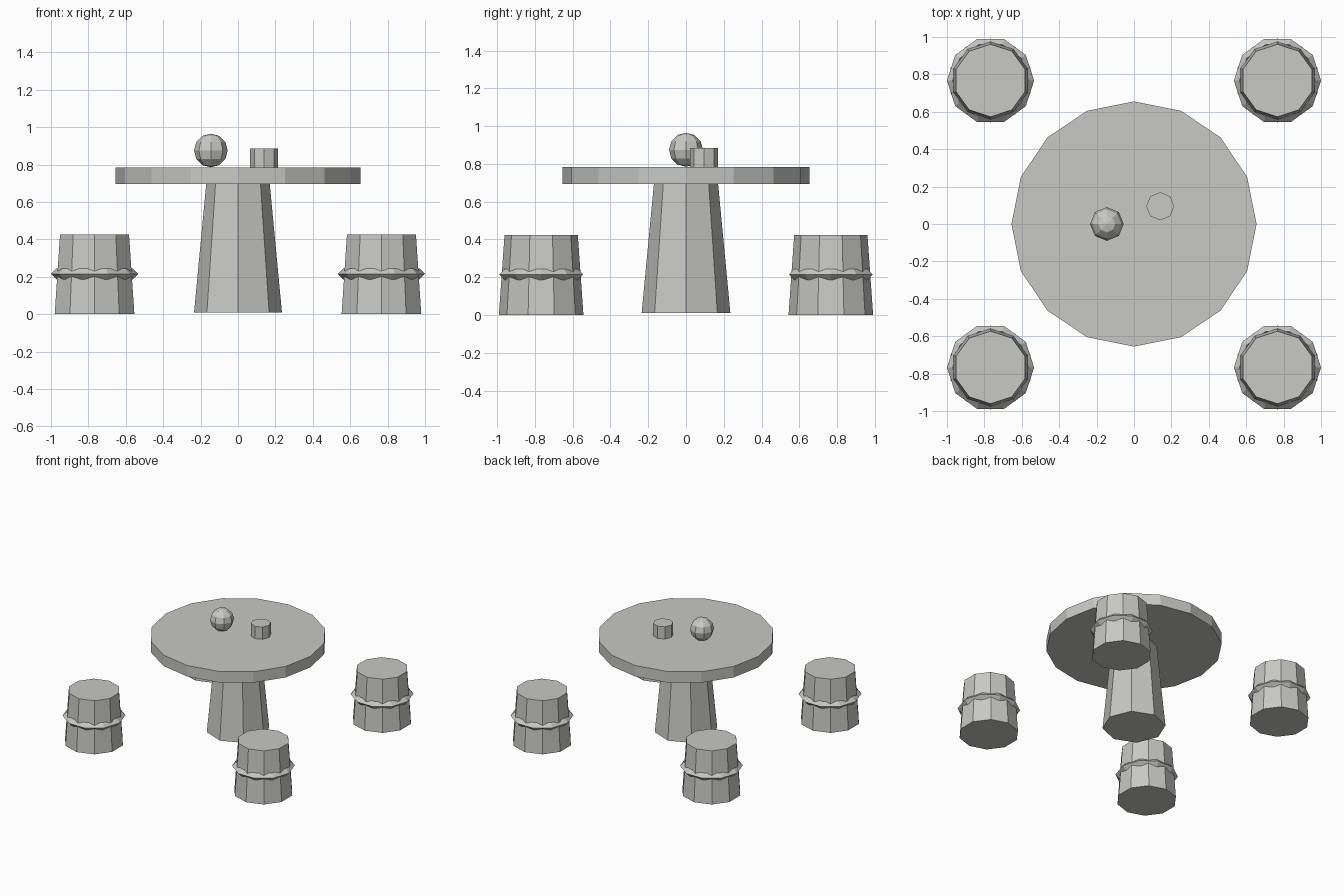
import bpy, bmesh
from math import cos, sin, tau
from mathutils import Matrix

if "Cube" in bpy.data.objects:
    bpy.data.objects.remove(bpy.data.objects["Cube"], do_unlink=True)

grey = bpy.data.materials.new("stone_grey")
grey.use_nodes = True
colour = (0.58, 0.58, 0.55, 1)
grey.diffuse_color = colour
grey.node_tree.nodes["Principled BSDF"].inputs["Base Color"].default_value = colour


def finish(name, bm, location):
    bmesh.ops.recalc_face_normals(bm, faces=bm.faces[:])
    mesh = bpy.data.meshes.new(name)
    bm.to_mesh(mesh)
    bm.free()
    mesh.materials.append(grey)
    obj = bpy.data.objects.new(name, mesh)
    obj.location = location
    bpy.context.collection.objects.link(obj)
    return obj


def drum(name, sides, bottom, top, height, location):
    """Tapered prism standing on its location, one corner facing +y."""
    bm = bmesh.new()
    bmesh.ops.create_cone(bm, cap_ends=True, segments=sides, radius1=bottom,
                          radius2=top, depth=height,
                          matrix=Matrix.Translation((0, 0, height / 2)))
    return finish(name, bm, location)


def hoop(name, sides, major, minor, location):
    """Ring with a diamond section, one corner facing +x."""
    bm = bmesh.new()
    loops = []
    for i in range(sides):
        a = tau * i / sides
        loops.append([bm.verts.new(((major + dr) * cos(a), (major + dr) * sin(a), dz))
                      for dr, dz in ((minor, 0), (0, minor), (-minor, 0), (0, -minor))])
    for i in range(sides):
        p, q = loops[i - 1], loops[i]
        for j in range(4):
            bm.faces.new((p[j - 1], q[j - 1], q[j], p[j]))
    return finish(name, bm, location)


# Table
drum("table_pedestal", 8, 0.235, 0.17, 0.685, (0, 0, 0.01))
drum("table_top", 16, 0.655, 0.655, 0.09, (0, 0, 0.695))

# Items on the table
drum("cup", 8, 0.075, 0.075, 0.1, (0.14, 0.095, 0.785))
ball = bmesh.new()
bmesh.ops.create_uvsphere(ball, u_segments=8, v_segments=6, radius=0.09)
finish("ball", ball, (-0.145, 0, 0.875))

# Four barrel stools, each with a hoop round its middle
for side, x in (("left", 0.767), ("right", -0.767)):
    for end, y in (("front", -0.767), ("back", 0.767)):
        drum(f"{end}_{side}_stool", 10, 0.224, 0.194, 0.425, (x, y, 0))
        hoop(f"{end}_{side}_stool_hoop", 10, 0.203, 0.03, (x, y, 0.215))
